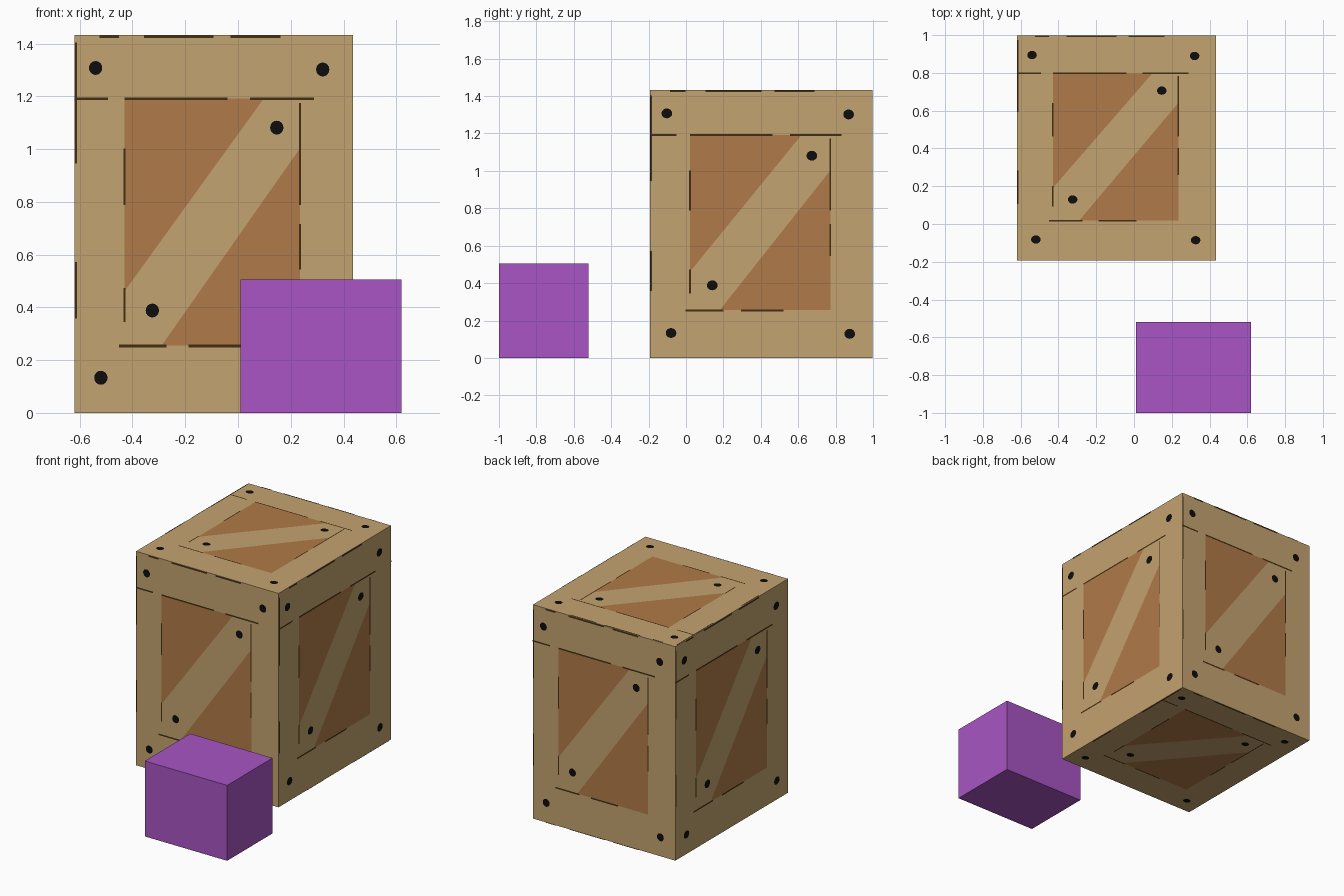
import bpy, bmesh, math
from mathutils import Vector

if "Cube" in bpy.data.objects:
    bpy.data.objects.remove(bpy.data.objects["Cube"])


def material(name, rgb):
    m = bpy.data.materials.new(name)
    m.diffuse_color = (*rgb, 1)
    m.use_nodes = True
    m.node_tree.nodes["Principled BSDF"].inputs["Base Color"].default_value = m.diffuse_color
    return m


TAN = material("tan wood", (0.552, 0.366, 0.162))
BROWN = material("brown panel", (0.434, 0.195, 0.065))
SEAM = material("dark seam", (0.055, 0.028, 0.006))
BLACK = material("black nail", (0.004, 0.004, 0.004))
PURPLE = material("purple", (0.392, 0.091, 0.546))


def finish(name, bm, mat):
    me = bpy.data.meshes.new(name)
    bm.to_mesh(me)
    bm.free()
    me.materials.append(mat)
    ob = bpy.data.objects.new(name, me)
    bpy.context.collection.objects.link(ob)
    return ob


def box(name, lo, hi, mat):
    bm = bmesh.new()
    bmesh.ops.create_cube(bm, size=1)
    for v in bm.verts:
        v.co = [(a + b) / 2 + c * (b - a) for a, b, c in zip(lo, hi, v.co)]
    return finish(name, bm, mat)


LO, HI = Vector((-0.62, -0.193, 0)), Vector((0.435, 0.998, 1.432))
box("crate_body", LO, HI, TAN)
box("small_block", (0.01, -1.0, 0), (0.62, -0.52, 0.505), PURPLE)

# Each crate side: lower-left corner, across direction, up direction (seen from outside)
X, Y, Z = Vector((1, 0, 0)), Vector((0, 1, 0)), Vector((0, 0, 1))
SIZE = HI - LO
SIDES = {
    "front": (LO, X * SIZE.x, Z * SIZE.z),
    "right": (Vector((HI.x, LO.y, 0)), Y * SIZE.y, Z * SIZE.z),
    "back": (Vector((HI.x, HI.y, 0)), -X * SIZE.x, Z * SIZE.z),
    "left": (Vector((LO.x, HI.y, 0)), -Y * SIZE.y, Z * SIZE.z),
    "top": (Vector((LO.x, LO.y, HI.z)), X * SIZE.x, Y * SIZE.y),
    "bottom": (Vector((HI.x, LO.y, 0)), -X * SIZE.x, Y * SIZE.y),
}


def rect(u0, v0, u1, v1):
    return [(u0, v0), (u1, v0), (u1, v1), (u0, v1)]


def disc(u, v, ru=0.024, rv=0.0185, n=16):
    return [(u + ru * math.cos(2 * math.pi * i / n),
             v + rv * math.sin(2 * math.pi * i / n)) for i in range(n)]


# Shapes in side fractions: triangular panels beside the diagonal brace
PANELS = [[(0.18, 0.322), (0.68, 0.832), (0.18, 0.832)],
          [(0.313, 0.178), (0.81, 0.178), (0.81, 0.70)]]
NAILS = [disc(*p) for p in ((0.076, 0.913), (0.892, 0.909), (0.727, 0.755),
                            (0.28, 0.271), (0.095, 0.093), (0.897, 0.09))]
# Broken gap lines between boards: horizontal (v, u0, u1), vertical (u, v0, v1)
H_SEAMS = [(0.996, 0.09, 0.16), (0.996, 0.25, 0.50), (0.996, 0.56, 0.74),
           (0.832, 0.0, 0.12), (0.832, 0.18, 0.55), (0.832, 0.63, 0.86),
           (0.177, 0.16, 0.33), (0.177, 0.41, 0.60)]
V_SEAMS = [(0.005, 0.66, 0.98), (0.005, 0.25, 0.40), (0.18, 0.24, 0.33),
           (0.18, 0.55, 0.70), (0.81, 0.38, 0.50), (0.81, 0.55, 0.82)]
T = 0.0035
SEAMS = ([rect(a, v - T, b, v + T) for v, a, b in H_SEAMS] +
         [rect(u - T, a, u + T, b) for u, a, b in V_SEAMS])


def inlay(name, shapes, side, lift, mat):
    origin, across, up = SIDES[side]
    out = across.cross(up).normalized() * lift
    bm = bmesh.new()
    for s in shapes:
        bm.faces.new([bm.verts.new(origin + across * u + up * v + out) for u, v in s])
    finish(f"{side}_{name}", bm, mat)


for side in SIDES:
    inlay("panels", PANELS, side, 0.0015, BROWN)
    inlay("seams", SEAMS, side, 0.0025, SEAM)
    inlay("nails", NAILS, side, 0.0035, BLACK)
